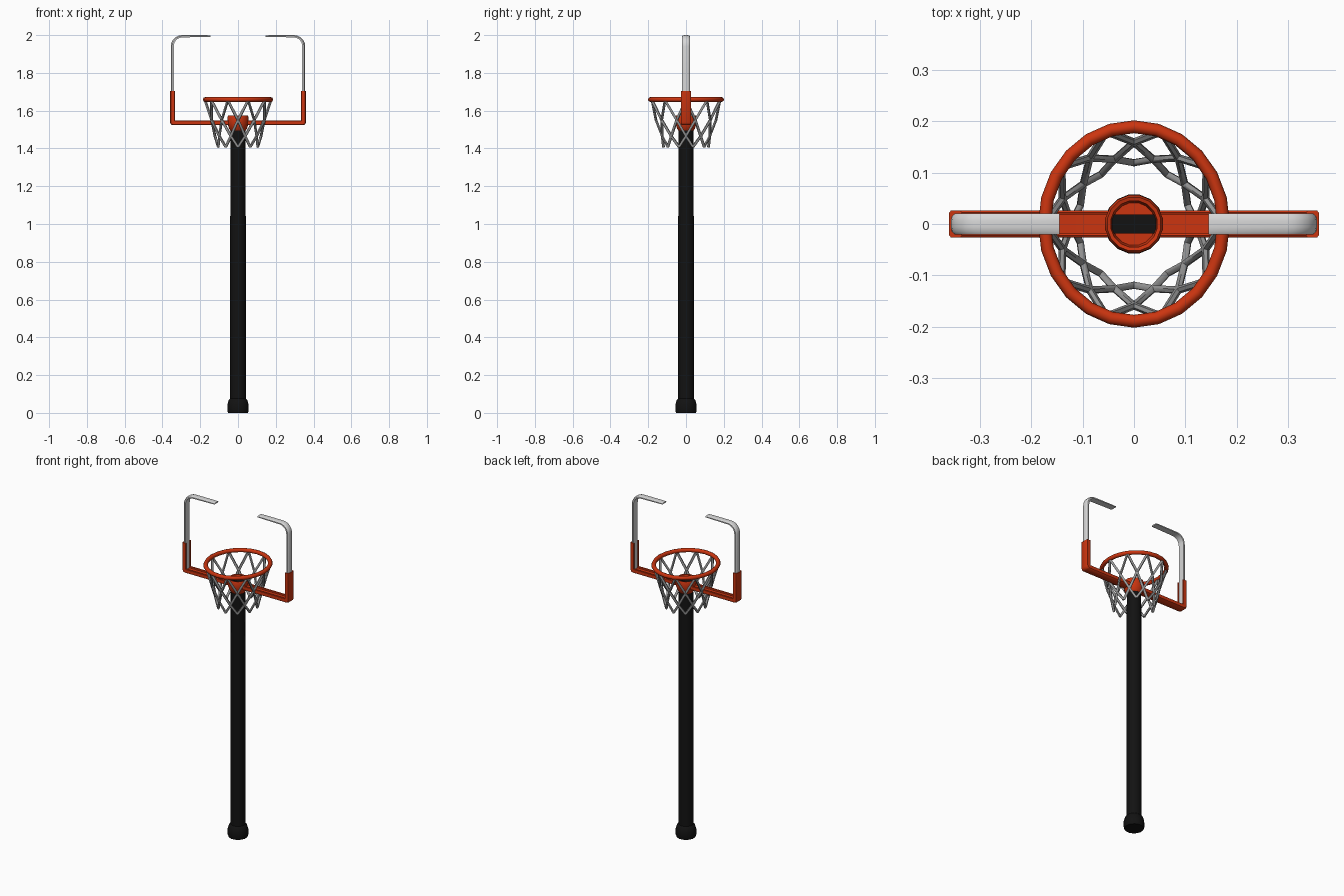
import bpy, bmesh, math
from mathutils import Vector

if "Cube" in bpy.data.objects:
    bpy.data.objects.remove(bpy.data.objects["Cube"], do_unlink=True)


def material(name, color):
    m = bpy.data.materials.new(name)
    m.use_nodes = True
    m.diffuse_color = (*color, 1)
    m.node_tree.nodes["Principled BSDF"].inputs["Base Color"].default_value = (*color, 1)
    return m


ORANGE = material("orange red", (0.6, 0.035, 0.005))
WHITE = material("off white", (0.68, 0.68, 0.68))
GREY = material("net grey", (0.32, 0.32, 0.32))
BLACK = material("black", (0.006, 0.006, 0.006))


def finish(name, bm, mat, angle=40):
    bmesh.ops.recalc_face_normals(bm, faces=bm.faces)
    mesh = bpy.data.meshes.new(name)
    bm.to_mesh(mesh)
    bm.free()
    ob = bpy.data.objects.new(name, mesh)
    bpy.context.collection.objects.link(ob)
    mesh.materials.append(mat)
    bpy.ops.object.select_all(action='DESELECT')
    ob.select_set(True)
    bpy.context.view_layer.objects.active = ob
    bpy.ops.object.shade_smooth_by_angle(angle=math.radians(angle))
    return ob


def skin(bm, rings, closed=False):
    """Join rings of points into a tube, capped unless it loops round."""
    rings = [[bm.verts.new(p) for p in ring] for ring in rings]
    n = len(rings[0])
    pairs = list(zip(rings, rings[1:]))
    if closed:
        pairs.append((rings[-1], rings[0]))
    else:
        bm.faces.new(rings[0])
        bm.faces.new(rings[-1])
    for a, b in pairs:
        for i in range(n):
            j = (i + 1) % n
            bm.faces.new((a[i], a[j], b[j], b[i]))


def lathe(name, profile, mat, sides=16):
    bm = bmesh.new()
    turns = [math.tau * (i + 0.5) / sides for i in range(sides)]
    skin(bm, [[(r * math.cos(t), r * math.sin(t), z) for t in turns] for r, z in profile])
    return finish(name, bm, mat)


def sweep(name, path, section, mat):
    """Carry a (depth, outward) section along an x-z path, then mirror it."""
    bm = bmesh.new()
    pts = [Vector(p[:2]) for p in path]
    rings = []
    for i, p in enumerate(pts):
        t_in = (p - pts[max(i - 1, 0)]).normalized() if i else (pts[1] - p).normalized()
        t_out = (pts[i + 1] - p).normalized() if i < len(pts) - 1 else t_in
        t = (t_in + t_out).normalized()
        out = Vector((t.y, -t.x)) / t.dot(t_in)
        k = path[i][2]
        rings.append([(p.x + out.x * n * k, y, p.y + out.y * n * k) for y, n in section])
    skin(bm, rings)
    ob = finish(name, bm, mat)
    ob.modifiers.new("mirror", 'MIRROR')
    return ob


# Pole with its flared foot
lathe("pole", [(0.042, 0.04), (0.042, 1.0), (0.04, 1.52)], BLACK)
lathe("pole_foot", [(0.054, 0), (0.058, 0.012), (0.057, 0.045), (0.05, 0.068), (0.042, 0.076)], BLACK)

# Cup-shaped hub on the pole top, with a dark block inside
lathe("hub", [(0.041, 1.495), (0.048, 1.505), (0.057, 1.53), (0.057, 1.565),
              (0.053, 1.575), (0.046, 1.573), (0.042, 1.553)], ORANGE)
bm = bmesh.new()
bmesh.ops.create_cube(bm, size=1)
for v in bm.verts:
    v.co = Vector((v.co.x * 0.09, v.co.y * 0.036, v.co.z * 0.03 + 1.547))
finish("hub_block", bm, BLACK)

# Channel-section arms turning up at both ends
channel = [(-0.026, -0.023), (-0.026, -0.004), (-0.021, 0), (0.021, 0), (0.026, -0.004),
           (0.026, -0.023), (0.022, -0.026), (0.018, -0.024), (0.018, -0.015),
           (-0.018, -0.015), (-0.018, -0.024), (-0.022, -0.026)]
sweep("support_arm", [(0.04, 1.523, 1), (0.345, 1.523, 1), (0.355, 1.527, 1),
                      (0.36, 1.538, 1), (0.36, 1.705, 1)], channel, ORANGE)

# Pale bars rising from the arms and bending inward
bar = [(-0.02, -0.016), (-0.02, -0.007), (-0.015, -0.002), (-0.006, 0),
       (0.006, 0), (0.015, -0.002), (0.02, -0.007), (0.02, -0.016)]
bend = 0.06
bar_path = [(0.356, 1.54, 1), (0.356, 1.8, 1)]
for i in range(7):
    a = math.pi / 2 * i / 6
    bar_path.append((0.356 - bend + bend * math.cos(a), 2 - bend + bend * math.sin(a), 1 - 0.04 * i))
bar_path += [(0.17, 2.0, 0.6), (0.145, 1.998, 0.45)]
sweep("frame_bar", bar_path, bar, WHITE)

# Hoop, slightly longer front to back
RX, RY, HOOP_Z = 0.174, 0.189, 1.659
bm = bmesh.new()
rings = []
for i in range(24):
    t = math.tau * i / 24
    ring = []
    for j in range(8):
        a = math.tau * j / 8
        d = 0.0125 * math.cos(a)
        ring.append(((RX + d) * math.cos(t), (RY + d) * math.sin(t), HOOP_Z + 0.0125 * math.sin(a)))
    rings.append(ring)
skin(bm, rings, closed=True)
finish("hoop", bm, ORANGE, 60)

# Net of crossing strands tapering to an open bottom
STRANDS = 10
levels = [(1.0, 1.655), (0.84, 1.55), (0.7, 1.465), (0.63, 1.408)]
curve = bpy.data.curves.new("net", 'CURVE')
curve.dimensions = '3D'
curve.bevel_depth = 0.0075
curve.bevel_resolution = 1
curve.use_fill_caps = True
for i in range(STRANDS):
    for way in (-1, 1):
        strand = curve.splines.new('POLY')
        strand.points.add(len(levels) - 1)
        for k, (r, z) in enumerate(levels):
            t = math.tau * (i + way * k / 2) / STRANDS
            strand.points[k].co = (RX * r * math.cos(t), RY * r * math.sin(t), z, 1)
curve.materials.append(GREY)
net = bpy.data.objects.new("net", curve)
bpy.context.collection.objects.link(net)
bpy.ops.object.select_all(action='DESELECT')
net.select_set(True)
bpy.context.view_layer.objects.active = net
bpy.ops.object.convert(target='MESH')
bpy.ops.object.shade_smooth_by_angle(angle=math.radians(60))
